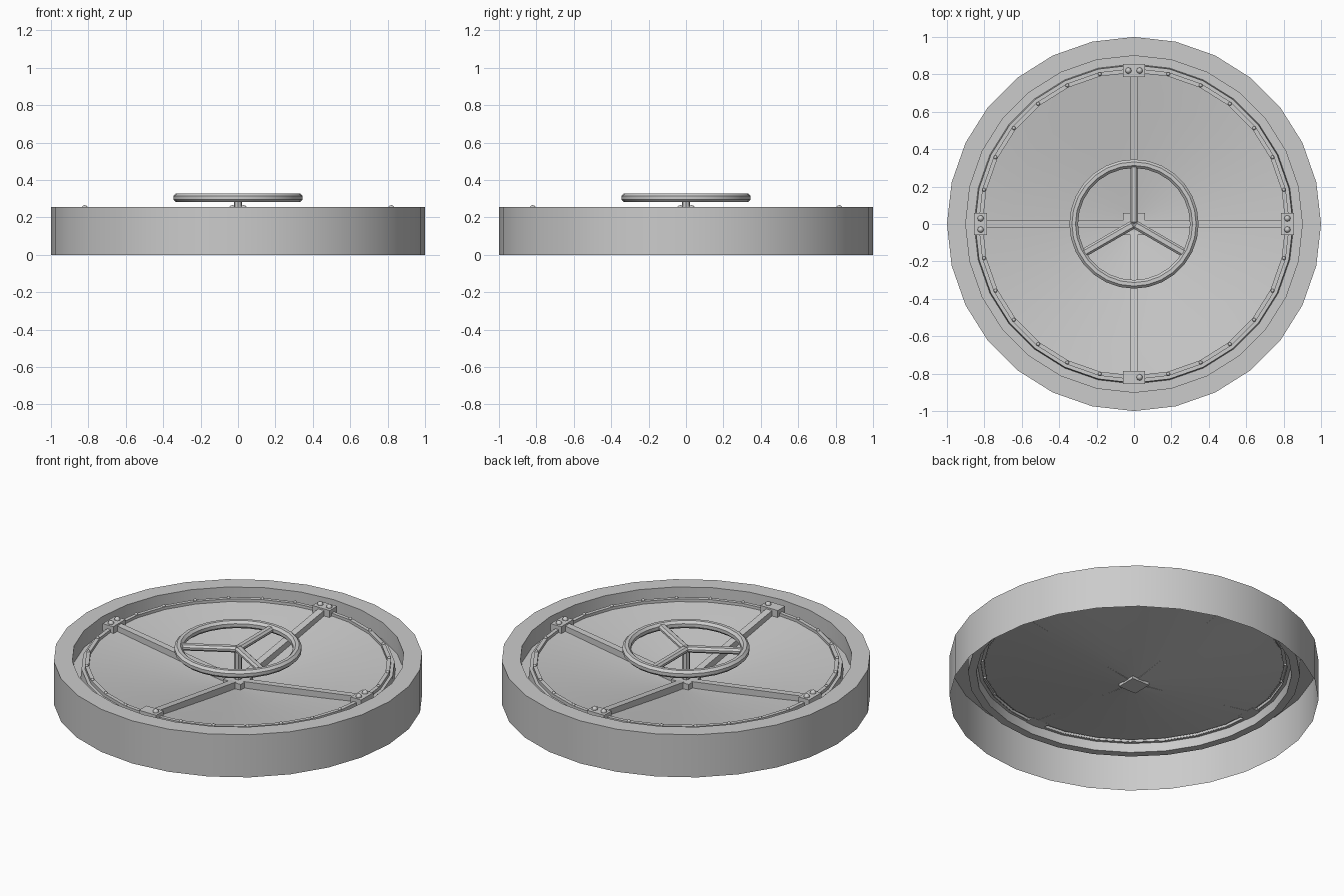
import bpy, bmesh, math
from mathutils import Matrix, Vector

cube = bpy.data.objects.get("Cube")
if cube:
    bpy.data.objects.remove(cube, do_unlink=True)

SIDES = 28

steel = bpy.data.materials.new("grey_steel")
steel.use_nodes = True
COLOUR = (0.6, 0.6, 0.6, 1)
steel.diffuse_color = COLOUR
steel.node_tree.nodes["Principled BSDF"].inputs["Base Color"].default_value = COLOUR


def finish(name, bm, smooth=True):
    bmesh.ops.remove_doubles(bm, verts=bm.verts, dist=1e-5)
    mesh = bpy.data.meshes.new(name)
    bm.to_mesh(mesh)
    bm.free()
    mesh.materials.append(steel)
    ob = bpy.data.objects.new(name, mesh)
    bpy.context.collection.objects.link(ob)
    if smooth:
        bpy.ops.object.select_all(action="DESELECT")
        ob.select_set(True)
        bpy.context.view_layer.objects.active = ob
        bpy.ops.object.shade_smooth_by_angle(angle=math.radians(40))
    return ob


def lathe(name, profile, closed=False):
    """Spin (radius, height) points around the z axis."""
    bm = bmesh.new()
    verts = [bm.verts.new((r, 0, z)) for r, z in profile]
    pairs = list(zip(verts, verts[1:]))
    if closed:
        pairs.append((verts[-1], verts[0]))
    edges = [bm.edges.new(p) for p in pairs]
    bmesh.ops.spin(bm, geom=verts + edges, cent=(0, 0, 0), axis=(0, 0, 1),
                   angle=math.tau, steps=SIDES)
    bmesh.ops.remove_doubles(bm, verts=bm.verts, dist=1e-5)
    # Profiles run from the outside inwards, so upper faces must look up
    bmesh.ops.recalc_face_normals(bm, faces=bm.faces)
    if not closed:
        top = max(bm.faces, key=lambda f: f.calc_center_median().z)
        if top.normal.z < 0:
            bmesh.ops.reverse_faces(bm, faces=bm.faces)
    return finish(name, bm)


def prism(name, outline, width, angle):
    """Extrude an (r, z) outline across its width, then turn it about z."""
    bm = bmesh.new()
    face = bm.faces.new([bm.verts.new((r, -width / 2, z)) for r, z in outline])
    ext = bmesh.ops.extrude_face_region(bm, geom=[face])
    moved = [v for v in ext["geom"] if isinstance(v, bmesh.types.BMVert)]
    bmesh.ops.translate(bm, vec=(0, width, 0), verts=moved)
    bmesh.ops.recalc_face_normals(bm, faces=bm.faces)
    bm.transform(Matrix.Rotation(angle, 4, "Z"))
    return finish(name, bm, smooth=False)


def block(name, r0, r1, z0, z1, width, angle=0):
    return prism(name, [(r0, z0), (r1, z0), (r1, z1), (r0, z1)], width, angle)


def add_stud(bm, place, radius, height):
    """Domed bolt head."""
    m = Matrix.Translation(place) @ Matrix.Diagonal((radius, radius, height, 1))
    bmesh.ops.create_uvsphere(bm, u_segments=8, v_segments=6, radius=1, matrix=m)


# Housing: open-bottomed shell with top rim, groove and stepped seat
lathe("housing", [(1, 0), (1, 0.255), (0.9, 0.255), (0.9, 0.155),
                  (0.855, 0.155), (0.85, 0.207), (0.83, 0.207)])

# Raised clamping ring round the dish
lathe("clamping_ring", [(0.832, 0.205), (0.832, 0.226), (0.81, 0.226), (0.81, 0.208)])

# Sunken dish, lowest in the middle
dish = [(0.815, 0.21)]
for i in range(9, -1, -1):
    t = i / 10
    dish.append((0.81 * t, 0.085 + 0.125 * t ** 1.1))
lathe("dish", dish)

# Small bolts round the clamping ring, leaving room for the brackets
bm = bmesh.new()
for i in range(SIDES):
    if i % 7:
        a = math.tau * i / SIDES
        add_stud(bm, Vector((0.822 * math.cos(a), 0.822 * math.sin(a), 0.226)), 0.01, 0.01)
finish("ring_bolts", bm)

# Sloping cross bars with end brackets and paired bolts
bolts = bmesh.new()
for i, side in enumerate(("left", "back", "right", "front")):
    a = i * math.pi / 2
    prism(side + "_bar", [(0, 0.08), (0.8, 0.207), (0.8, 0.24), (0, 0.122)], 0.04, a)
    block(side + "_bracket", 0.785, 0.855, 0.205, 0.248, 0.115, a)
    for s in (-1, 1):
        if side == "front" and s < 0:
            continue
        p = Matrix.Rotation(a, 3, "Z") @ Vector((0.82, s * 0.03, 0.248))
        add_stud(bolts, p, 0.017, 0.018)
finish("bracket_bolts", bolts)

# Central hub and column carrying the wheel
block("hub", -0.058, 0.058, 0.078, 0.128, 0.116)
bm = bmesh.new()
bmesh.ops.create_cone(bm, cap_ends=True, segments=8, radius1=0.022, radius2=0.022,
                      depth=0.2, matrix=Matrix.Translation((0, 0, 0.205)))
finish("column", bm)

# Hand wheel: octagonal-section ring and three bevelled spokes
section = [(0.3225 + 0.025 * math.cos(math.tau * (k + 0.5) / 8),
            0.305 + 0.025 * math.sin(math.tau * (k + 0.5) / 8)) for k in range(8)]
lathe("wheel_rim", section, closed=True)
for i in range(3):
    spoke = block("wheel_spoke_%d" % (i + 1), 0, 0.315, 0.287, 0.321, 0.045,
                  math.pi / 2 + i * math.tau / 3)
    bevel = spoke.modifiers.new("bevel", "BEVEL")
    bevel.width = 0.011
    bevel.segments = 1
